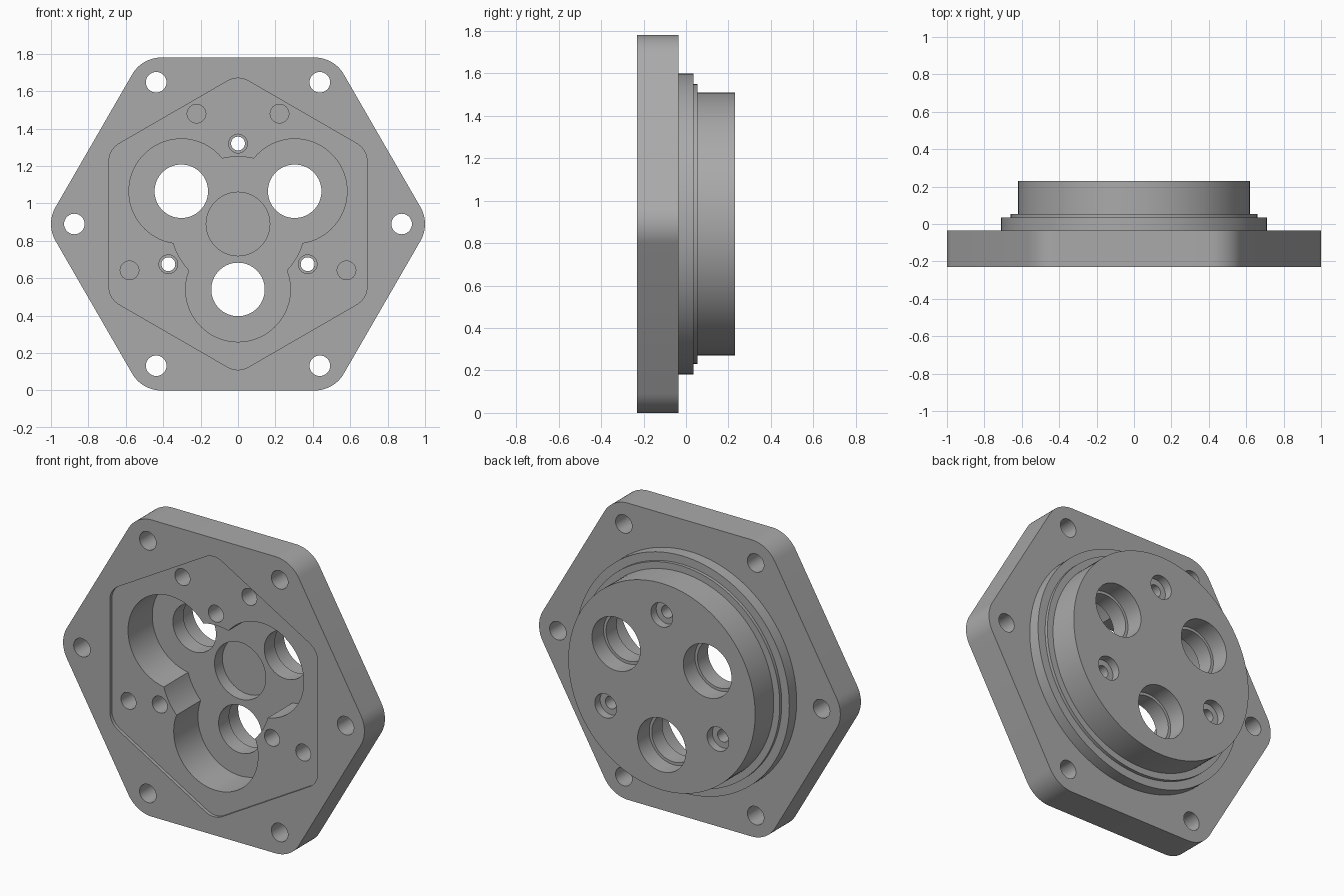
import bpy
import bmesh
from math import sin, cos, pi, radians, sqrt, acos, tan

if "Cube" in bpy.data.objects:
    bpy.data.objects.remove(bpy.data.objects["Cube"], do_unlink=True)

CENTRE_Z = 0.89
FRONT, BACK = -0.23, 0.23
PLATE_BACK = -0.035
FLOOR = 0.02          # floor of the three-lobed pocket
LOBE_DIST, LOBE_R, CORE_R = 0.35, 0.28, 0.36

metal = bpy.data.materials.new("grey metal")
metal.use_nodes = True
grey = (0.4, 0.4, 0.4, 1)
metal.diffuse_color = grey
metal.node_tree.nodes["Principled BSDF"].inputs["Base Color"].default_value = grey


def polar(r, angle):
    return r * cos(angle), r * sin(angle)


def circle(r, at=(0, 0), n=64):
    return [(at[0] + r * cos(2 * pi * i / n), at[1] + r * sin(2 * pi * i / n))
            for i in range(n)]


def rounded_hexagon(apothem, fillet, turn, steps=10):
    """Hexagon outline with filleted corners; first corner at angle turn."""
    points = []
    for k in range(6):
        a = turn + k * pi / 3
        cx, cy = polar((apothem - fillet) / cos(pi / 6), a)
        for i in range(steps + 1):
            dx, dy = polar(fillet, a - pi / 6 + pi / 3 * i / steps)
            points.append((cx + dx, cy + dy))
    return points


def lobed_outline(steps=48):
    """Three large lobes joined by short arcs of a central circle."""
    half = acos((CORE_R**2 + LOBE_DIST**2 - LOBE_R**2) / (2 * CORE_R * LOBE_DIST))
    points = []
    for k in range(3):
        axis = radians(30 + 120 * k)
        for i in range(steps + 1):
            t = -half + 2 * half * i / steps
            r = LOBE_DIST * cos(t) + sqrt(LOBE_R**2 - (LOBE_DIST * sin(t))**2)
            points.append(polar(r, axis + t))
        gap = 2 * pi / 3 - 2 * half
        for i in range(1, 8):
            points.append(polar(CORE_R, axis + half + gap * i / 8))
    return points


def prism(name, outline, y0, y1):
    """Extrude an outline in the front plane from y0 to y1."""
    bm = bmesh.new()
    near = [bm.verts.new((x, y0, z + CENTRE_Z)) for x, z in outline]
    far = [bm.verts.new((x, y1, z + CENTRE_Z)) for x, z in outline]
    bm.faces.new(near)
    bm.faces.new(far[::-1])
    n = len(outline)
    for i in range(n):
        j = (i + 1) % n
        bm.faces.new((near[j], near[i], far[i], far[j]))
    bmesh.ops.recalc_face_normals(bm, faces=bm.faces[:])
    mesh = bpy.data.meshes.new(name)
    bm.to_mesh(mesh)
    bm.free()
    mesh.materials.append(metal)
    obj = bpy.data.objects.new(name, mesh)
    bpy.context.collection.objects.link(obj)
    return obj


def combine(target, tool, operation):
    tool.hide_render = True
    mod = target.modifiers.new("boolean", "BOOLEAN")
    mod.operation = operation
    mod.solver = "EXACT"
    mod.object = tool
    bpy.ops.object.select_all(action="DESELECT")
    bpy.context.view_layer.objects.active = target
    target.select_set(True)
    bpy.ops.object.modifier_apply(modifier=mod.name)
    bpy.data.objects.remove(tool, do_unlink=True)


# Hexagonal mounting plate with the stepped round hub behind it
housing = prism("flange_housing", rounded_hexagon(0.89, 0.18, 0), FRONT, PLATE_BACK)
for radius, end in ((0.71, 0.035), (0.66, 0.054), (0.62, BACK)):
    combine(housing, prism("hub_step", circle(radius, n=128), -0.1, end), "UNION")


def cut(outline, y0, y1):
    combine(housing, prism("cutter", outline, y0, y1), "DIFFERENCE")


# Shallow cover seat, lobed pocket and central bearing recess
cut(rounded_hexagon(0.69, 0.11, pi / 6), FRONT - 0.1, FRONT + 0.02)
cut(lobed_outline(), FRONT - 0.1, FLOOR)
cut(circle(0.17), FRONT - 0.1, FLOOR + 0.075)

# Bolt holes at the plate corners
for k in range(6):
    cut(circle(0.055, polar(0.875, k * pi / 3), 32), FRONT - 0.1, BACK + 0.1)

for k in range(3):
    # Stepped shaft bore in each lobe
    shaft = polar(LOBE_DIST, radians(30 + 120 * k))
    cut(circle(0.143, shaft), FRONT - 0.1, BACK + 0.1)
    cut(circle(0.16, shaft), 0.12, BACK + 0.1)
    # Screw hole between lobes, counterbored on the back
    screw = polar(0.43, radians(90 + 120 * k))
    cut(circle(0.037, screw, 32), FRONT - 0.1, BACK + 0.1)
    cut(circle(0.05, screw, 32), FRONT - 0.1, 0.05)
    cut(circle(0.072, screw, 32), 0.18, BACK + 0.1)

# Blind dowel holes in the cover seat
for side in (-1, 1):
    for x, z in ((0.222, 0.59), (0.58, -0.248)):
        cut(circle(0.05, (side * x, z), 32), FRONT - 0.1, -0.05)

bpy.ops.object.select_all(action="DESELECT")
housing.select_set(True)
bpy.context.view_layer.objects.active = housing
bpy.ops.object.shade_smooth_by_angle(angle=radians(30))
